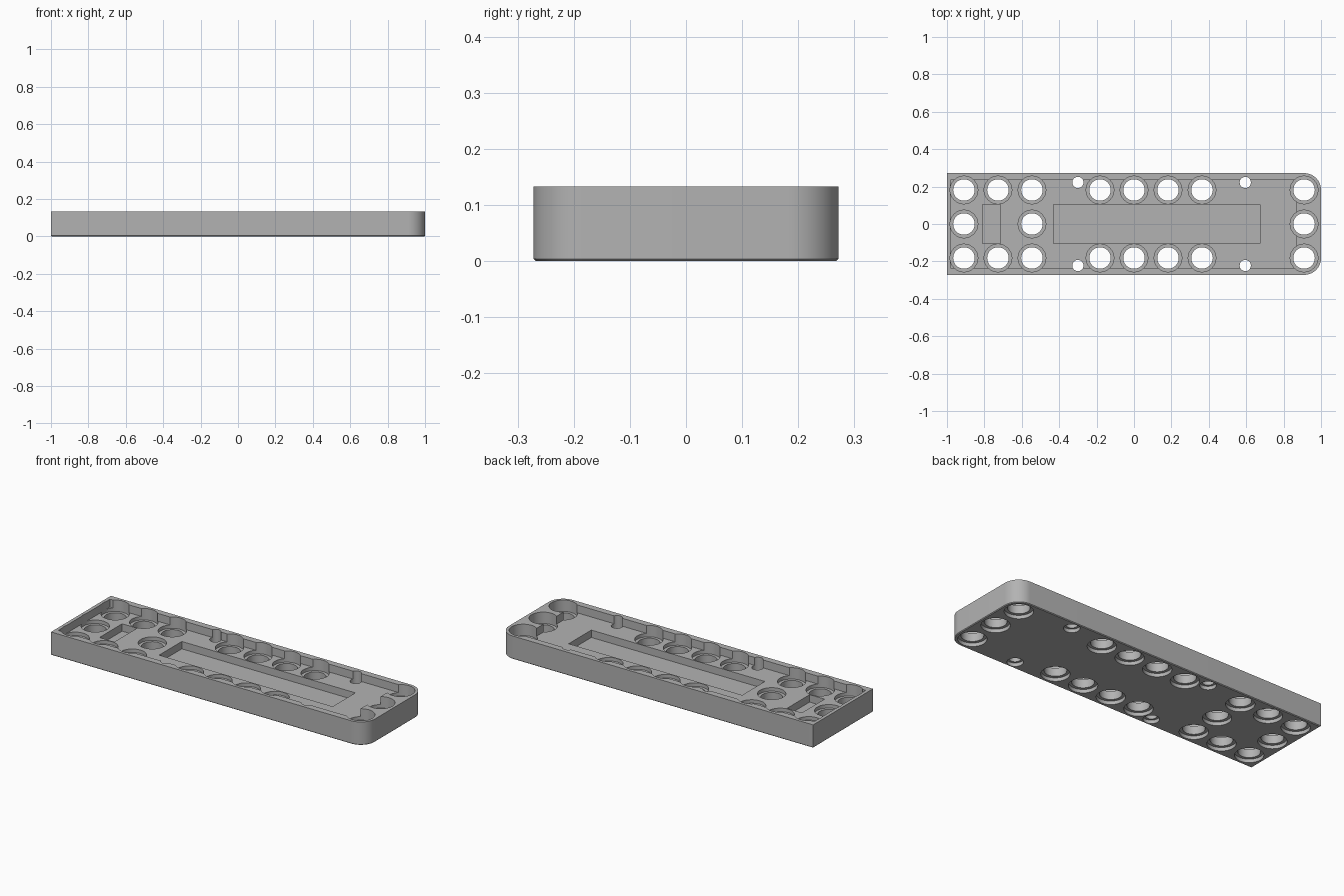
import bpy, bmesh
from math import cos, sin, pi, radians

if "Cube" in bpy.data.objects:
    bpy.data.objects.remove(bpy.data.objects["Cube"])

LENGTH, WIDTH, HEIGHT = 2.0, 0.544, 0.133
CORNER, CHAMFER = 0.09, 0.004
PITCH = 2 / 11
FLOOR, POCKET_FLOOR, STEP = 0.0875, 0.045, 0.02
TOP = HEIGHT + 0.05

grey = bpy.data.materials.new("plain grey")
grey.use_nodes = True
grey.diffuse_color = (0.45, 0.45, 0.45, 1)
grey.node_tree.nodes["Principled BSDF"].inputs["Base Color"].default_value = grey.diffuse_color


def make_object(name, bm):
    bmesh.ops.recalc_face_normals(bm, faces=bm.faces)
    mesh = bpy.data.meshes.new(name)
    bm.to_mesh(mesh)
    bm.free()
    mesh.materials.append(grey)
    obj = bpy.data.objects.new(name, mesh)
    bpy.context.collection.objects.link(obj)
    return obj


def loft(bm, rings):
    """Skin a closed solid through rings of points."""
    loops = [[bm.verts.new(p) for p in ring] for ring in rings]
    count = len(loops[0])
    for low, high in zip(loops, loops[1:]):
        for i in range(count):
            j = (i + 1) % count
            bm.faces.new((low[i], low[j], high[j], high[i]))
    bm.faces.new(loops[0][::-1])
    bm.faces.new(loops[-1])


def outline(inset, z):
    """Plate outline: square at the right end, rounded at the left end."""
    x, y, r = LENGTH / 2 - inset, WIDTH / 2 - inset, CORNER - inset
    points = [(-x, y, z), (-x, -y, z)]
    for side, start in ((-1, -pi / 2), (1, 0)):
        for i in range(17):
            a = start + i * pi / 32
            points.append((x - r + r * cos(a), side * (y - r) + r * sin(a), z))
    return points


def add_bore(bm, x, y, profile, sides=48):
    """Stepped round cutter from (radius, height) pairs."""
    loft(bm, [[(x + r * cos(2 * pi * i / sides), y + r * sin(2 * pi * i / sides), z)
               for i in range(sides)] for r, z in profile])


def box_cutter(name, x0, x1, y, z0):
    bm = bmesh.new()
    loft(bm, [[(x0, -y, z), (x1, -y, z), (x1, y, z), (x0, y, z)] for z in (z0, TOP)])
    return make_object(name, bm)


# Outer body with a small chamfer around the base
bm = bmesh.new()
loft(bm, [outline(CHAMFER, 0), outline(0, CHAMFER), outline(0, HEIGHT)])
plate = make_object("mounting_plate", bm)

# Stepped pin holes, recessed on both faces
pin = [(0.074, -0.05), (0.074, STEP), (0.0575, STEP),
       (0.0575, FLOOR - STEP), (0.074, FLOOR - STEP), (0.074, TOP)]
screw = [(0.042, -0.05), (0.042, STEP), (0.03, STEP), (0.03, TOP)]
bm = bmesh.new()
for column in (-5, -4, -3, -1, 0, 1, 2, 5):
    rows = (-1, 0, 1) if column in (-5, -3, 5) else (-1, 1)
    for row in rows:
        add_bore(bm, column * PITCH, row * PITCH, pin)

# Small screw holes along both sides
for x in (-0.3, 0.595):
    for y in (-0.222, 0.222):
        add_bore(bm, x, y, screw, 32)
bores = make_object("bore_cutter", bm)

# Shallow tray and the two deeper pockets in its floor
cutters = [box_cutter("tray_cutter", -0.98, 0.865, 0.235, FLOOR),
           box_cutter("long_pocket_cutter", -0.43, 0.675, 0.103, POCKET_FLOOR),
           box_cutter("short_pocket_cutter", -0.81, -0.715, 0.103, POCKET_FLOOR),
           bores]

for cutter in cutters:
    cutter.hide_render = True
    cut = plate.modifiers.new(cutter.name, "BOOLEAN")
    cut.operation, cut.solver, cut.object = "DIFFERENCE", "EXACT", cutter

# Bake the cuts, drop the cutters and smooth the round walls
bpy.ops.object.select_all(action="DESELECT")
plate.select_set(True)
bpy.context.view_layer.objects.active = plate
for cutter in cutters:
    bpy.ops.object.modifier_apply(modifier=cutter.name)
    bpy.data.objects.remove(cutter)
bpy.ops.object.shade_smooth_by_angle(angle=radians(30))
